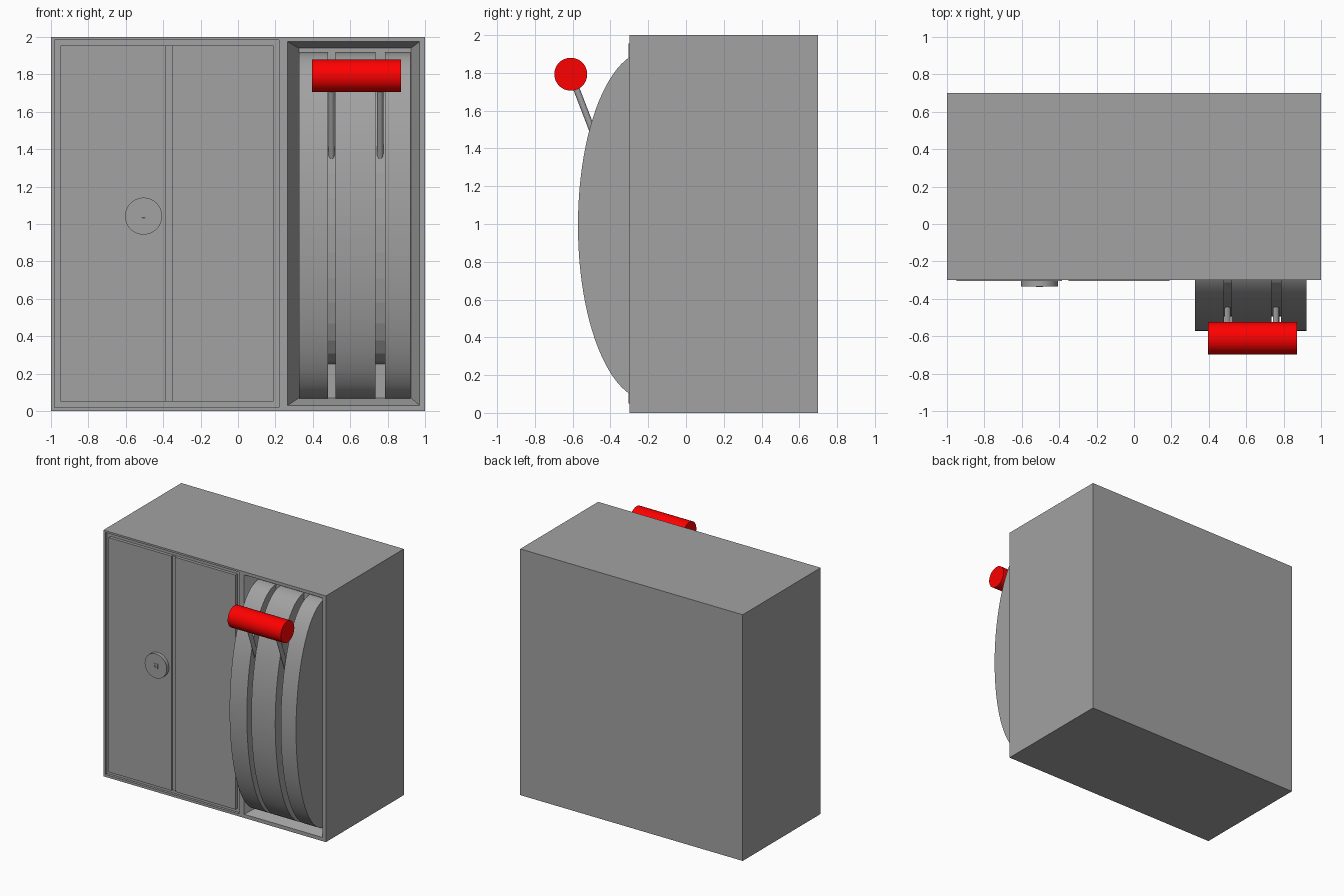
import bpy, bmesh, math
from mathutils import Vector

if "Cube" in bpy.data.objects:
    bpy.data.objects.remove(bpy.data.objects["Cube"])


def material(name, colour):
    mat = bpy.data.materials.new(name)
    mat.diffuse_color = colour
    mat.use_nodes = True
    mat.node_tree.nodes["Principled BSDF"].inputs["Base Color"].default_value = mat.diffuse_color
    return mat


grey = material("grey", (0.36, 0.36, 0.36, 1))
red = material("red", (1, 0, 0, 1))


def loft(name, rings, smooth=False, mat=grey):
    """Closed solid between two matching rings of points."""
    bm = bmesh.new()
    a, b = [[bm.verts.new(p) for p in r] for r in rings]
    n = len(a)
    bm.faces.new(a)
    bm.faces.new(b)
    for i in range(n):
        j = (i + 1) % n
        bm.faces.new((a[i], a[j], b[j], b[i]))
    bmesh.ops.recalc_face_normals(bm, faces=bm.faces)
    me = bpy.data.meshes.new(name)
    bm.to_mesh(me)
    bm.free()
    me.materials.append(mat)
    ob = bpy.data.objects.new(name, me)
    bpy.context.collection.objects.link(ob)
    if smooth:
        bpy.ops.object.select_all(action='DESELECT')
        ob.select_set(True)
        bpy.context.view_layer.objects.active = ob
        bpy.ops.object.shade_smooth_by_angle(angle=math.radians(30))
    return ob


def rect(x0, x1, z0, z1, y):
    return [(x0, y, z0), (x1, y, z0), (x1, y, z1), (x0, y, z1)]


def box(name, x0, x1, y0, y1, z0, z1):
    return loft(name, [rect(x0, x1, z0, z1, y0), rect(x0, x1, z0, z1, y1)])


def cylinder(name, p, q, r, seg, mat=grey):
    p, q = Vector(p), Vector(q)
    rot = (q - p).to_track_quat('Z', 'Y')
    ring = [rot @ Vector((r * math.cos(2 * math.pi * i / seg),
                          r * math.sin(2 * math.pi * i / seg), 0)) for i in range(seg)]
    return loft(name, [[p + v for v in ring], [q + v for v in ring]], True, mat)


def half_drum(name, x0, x1, depth, height, seg, smooth):
    prof = [(-0.2 - depth * math.sin(math.pi * i / seg),
             0.992 - height * math.cos(math.pi * i / seg)) for i in range(seg + 1)]
    return loft(name, [[(x, y, z) for y, z in prof] for x in (x0, x1)], smooth)


def cut(ob, cutter):
    cutter.hide_render = True
    mod = ob.modifiers.new("cut", 'BOOLEAN')
    mod.operation, mod.solver, mod.object = 'DIFFERENCE', 'EXACT', cutter
    bpy.context.view_layer.objects.active = ob
    bpy.ops.object.modifier_apply(modifier=mod.name)
    bpy.data.objects.remove(cutter)


# Cabinet with a shallow door recess and a sloped recess for the drum
cabinet = box("cabinet", -1, 1, -0.3, 0.7, 0, 2)
cut(cabinet, box("door_cutter", -0.98, 0.22, -0.4, -0.28, 0.02, 1.985))
# cutter's slope is extended past the front face to keep the cut clean
cut(cabinet, loft("drum_cutter", [rect(0.235, 0.995, 0.01, 1.993, -0.35),
                                  rect(0.325, 0.925, 0.07, 1.94, -0.2)]))

# Door slab with one upright groove
door = box("door", -0.95, 0.19, -0.305, -0.275, 0.05, 1.955)
cut(door, box("groove_cutter", -0.385, -0.35, -0.4, -0.292, 0, 2))

# Round lock plate with a small square keyhole collar
cylinder("lock_plate", (-0.505, -0.3, 1.042), (-0.505, -0.335, 1.042), 0.099, 48)
collar = box("keyhole_collar", -0.524, -0.486, -0.338, -0.32, 1.023, 1.061)
cut(collar, loft("key_cutter", [rect(-0.516, -0.494, 1.031, 1.053, -0.345),
                                rect(-0.51, -0.5, 1.037, 1.047, -0.325)]))

# Curved drum: three outer bands with two lower groove floors between them
for i, (x0, x1) in enumerate(((0.325, 0.48), (0.52, 0.735), (0.785, 0.922))):
    half_drum(f"drum_band_{i + 1}", x0, x1, 0.372, 0.925, 48, True)
for i, (x0, x1) in enumerate(((0.48, 0.52), (0.735, 0.785))):
    half_drum(f"groove_floor_{i + 1}", x0, x1, 0.295, 0.74, 16, False)
    # Lever arm rising out of each groove
    x = (x0 + x1) / 2
    cylinder(f"lever_arm_{i + 1}", (x, -0.43, 1.325), (x, -0.61, 1.793), 0.017, 16)

# Red grip across both arms
cylinder("lever_grip", (0.395, -0.61, 1.793), (0.872, -0.61, 1.793), 0.087, 48, red)
